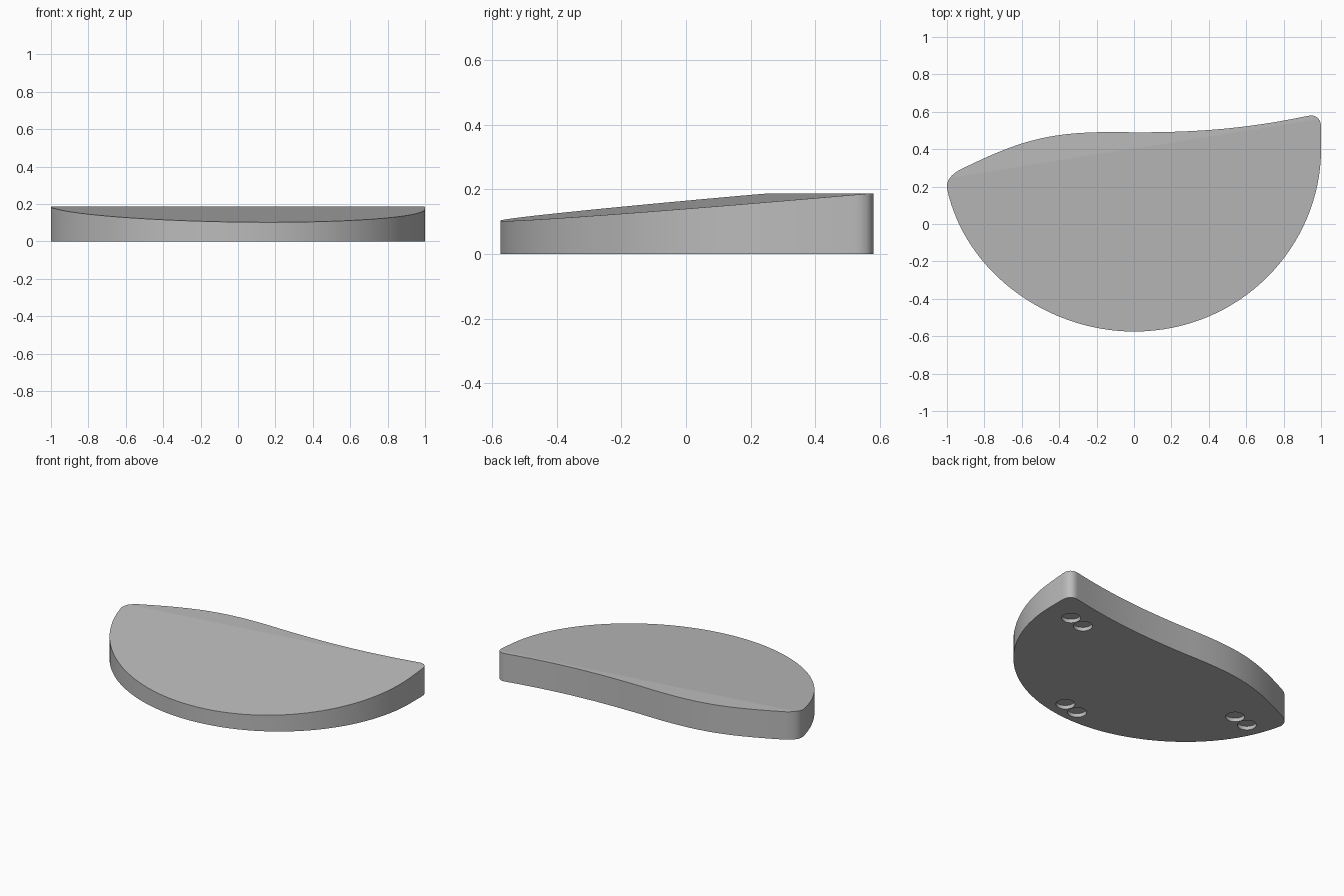
import bpy
import bmesh
from math import radians
from mathutils import Vector
from mathutils.geometry import interpolate_bezier

default = bpy.data.objects.get("Cube")
if default:
    bpy.data.objects.remove(default, do_unlink=True)

HEIGHT = 0.187       # thickness at the back strip
SLOPE = 0.0865       # fall of the top towards the front
CREASE_A, CREASE_B = Vector((-0.97, 0.25, 0)), Vector((0.95, 0.555, 0))

grey = bpy.data.materials.new("grey")
grey.use_nodes = True
grey.diffuse_color = (0.5, 0.5, 0.5, 1)
grey.node_tree.nodes["Principled BSDF"].inputs["Base Color"].default_value = (0.5, 0.5, 0.5, 1)


def finish(bm, name):
    bmesh.ops.recalc_face_normals(bm, faces=bm.faces)
    mesh = bpy.data.meshes.new(name)
    bm.to_mesh(mesh)
    bm.free()
    mesh.materials.append(grey)
    obj = bpy.data.objects.new(name, mesh)
    bpy.context.collection.objects.link(obj)
    return obj


# Outline: start point, two handles, number of steps; each runs to the next start
spans = [
    ((-1, 0.19), (-0.9, -0.27), (-0.45, -0.575), 32),
    ((0, -0.575), (0.57, -0.575), (1, -0.12), 32),
    ((1, 0.4), (1, 0.44), (1, 0.48), 2),
    ((1, 0.52), (1, 0.565), (0.97, 0.588), 10),
    ((0.93, 0.578), (0.6, 0.51), (0.35, 0.49), 24),
    ((0, 0.49), (-0.42, 0.5), (-0.58, 0.465), 24),
    ((-0.94, 0.285), (-0.98, 0.26), (-1.005, 0.23), 10),
]
outline = []
for i, (start, h1, h2, steps) in enumerate(spans):
    end = spans[(i + 1) % len(spans)][0]
    outline += interpolate_bezier(*[Vector((*p, 0)) for p in (start, h1, h2, end)], steps + 1)[:-1]

# Slab: extruded outline, cut along the crease, top sloped down to the front
bm = bmesh.new()
base = bm.faces.new([bm.verts.new(p) for p in outline])
top = bmesh.ops.extrude_face_region(bm, geom=[base], use_keep_orig=True)["geom"]
top_verts = [g for g in top if isinstance(g, bmesh.types.BMVert)]
bmesh.ops.translate(bm, verts=top_verts, vec=(0, 0, HEIGHT))
along = CREASE_B - CREASE_A
normal = Vector((-along.y, along.x, 0)).normalized()
bmesh.ops.bisect_plane(bm, geom=bm.verts[:] + bm.edges[:] + bm.faces[:],
                       plane_co=CREASE_A, plane_no=normal)
for v in bm.verts:
    if v.co.z > HEIGHT / 2:
        v.co.z += SLOPE * min(0, (v.co - CREASE_A).dot(normal))
wedge = finish(bm, "wedge_slab")

# Recesses: three pairs of shallow round pockets in the underside
bm = bmesh.new()
for x, y in [(0.758, 0.365), (0.112, -0.459), (-0.776, 0.085)]:
    for side in (-1, 1):
        pocket = bmesh.ops.create_cone(bm, cap_ends=True, segments=32,
                                       radius1=0.058, radius2=0.058, depth=0.05)
        bmesh.ops.translate(bm, verts=pocket["verts"],
                            vec=(x + side * 0.059, y + side * 0.015, 0))
cutter = finish(bm, "pocket_cutter")
cutter.hide_render = True

cut = wedge.modifiers.new("pockets", "BOOLEAN")
cut.operation = "DIFFERENCE"
cut.object = cutter
cut.solver = "EXACT"
bpy.ops.object.select_all(action="DESELECT")
wedge.select_set(True)
bpy.context.view_layer.objects.active = wedge
bpy.ops.object.modifier_apply(modifier=cut.name)
bpy.data.objects.remove(cutter, do_unlink=True)

# Smooth walls, flat top and underside
bpy.ops.object.shade_smooth_by_angle(angle=radians(30))
for face in wedge.data.polygons:
    if abs(face.normal.z) > 0.5:
        face.use_smooth = False
